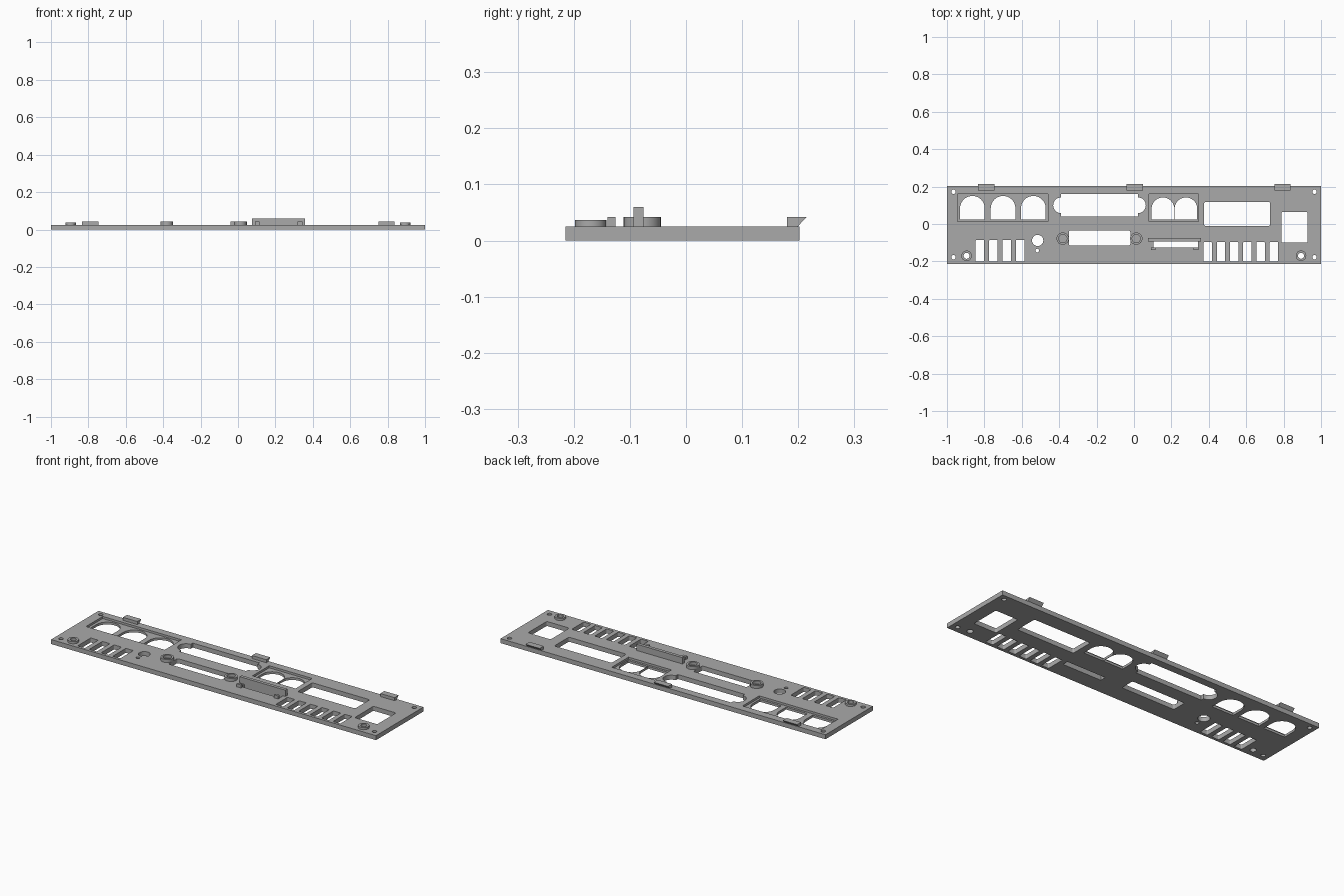
import bpy, bmesh
from math import sin, cos, pi

cube = bpy.data.objects.get("Cube")
if cube:
    bpy.data.objects.remove(cube, do_unlink=True)

T = 0.025  # plate thickness

grey = bpy.data.materials.new("matte grey")
grey.use_nodes = True
colour = (0.4, 0.4, 0.4, 1)
grey.diffuse_color = colour
grey.node_tree.nodes["Principled BSDF"].inputs["Base Color"].default_value = colour


# Outline helpers: each returns a counter-clockwise list of 2D points
def rect(x0, x1, y0, y1):
    return [(x0, y0), (x1, y0), (x1, y1), (x0, y1)]


def arc(x, y, r, a0, a1, n):
    return [(x + r * cos(a0 + (a1 - a0) * i / n), y + r * sin(a0 + (a1 - a0) * i / n))
            for i in range(n + 1)]


def circle(x, y, r, n=32):
    return arc(x, y, r, 0, 2 * pi, n)[:-1]


def rounded(x0, x1, y0, y1, r=0.008):
    corners = [(x1 - r, y1 - r), (x0 + r, y1 - r), (x0 + r, y0 + r), (x1 - r, y0 + r)]
    return [p for i, (x, y) in enumerate(corners)
            for p in arc(x, y, r, i * pi / 2, (i + 1) * pi / 2, 4)]


def arch(x0, x1, y0, y1):
    r = (x1 - x0) / 2
    return [(x0, y0), (x1, y0)] + arc(x0 + r, y1 - r, r, 0, pi, 20)


def add_prism(bm, outline, z0, z1):
    low = [bm.verts.new((x, y, z0)) for x, y in outline]
    high = [bm.verts.new((x, y, z1)) for x, y in outline]
    bm.faces.new(low[::-1])
    bm.faces.new(high)
    n = len(low)
    for i in range(n):
        j = (i + 1) % n
        bm.faces.new((low[i], low[j], high[j], high[i]))


def make(name, outlines, z0, z1):
    bm = bmesh.new()
    for outline in outlines:
        add_prism(bm, outline, z0, z1)
    mesh = bpy.data.meshes.new(name)
    bm.to_mesh(mesh)
    bm.free()
    mesh.materials.append(grey)
    obj = bpy.data.objects.new(name, mesh)
    bpy.context.collection.objects.link(obj)
    return obj


def cut(target, outlines, z0=-0.05, z1=0.1):
    cutter = make("cutter", outlines, z0, z1)
    cutter.hide_render = True
    mod = target.modifiers.new("cut", 'BOOLEAN')
    mod.operation = 'DIFFERENCE'
    mod.solver = 'EXACT'
    mod.object = cutter
    bpy.context.view_layer.objects.active = target
    bpy.ops.object.modifier_apply(modifier=mod.name)
    bpy.data.objects.remove(cutter, do_unlink=True)


def smooth(obj):
    bpy.ops.object.select_all(action='DESELECT')
    obj.select_set(True)
    bpy.context.view_layer.objects.active = obj
    bpy.ops.object.shade_smooth_by_angle()


# Panel with shallow pockets around the arched jack openings
panel = make("panel", [rect(-1, 1, -0.215, 0.202)], 0, T)
cut(panel, [rect(-0.945, -0.46, 0.013, 0.16), rect(0.08, 0.345, 0.013, 0.16)], 0.013, 0.1)

# Arched openings: three large and two small
arches = [arch(x, x + 0.132, 0.025, 0.15) for x in (-0.93, -0.766, -0.604)]
arches += [arch(x, x + 0.121, 0.025, 0.142) for x in (0.094, 0.217)]

# Connector openings
openings = [rect(-0.39, 0.022, 0.04, 0.16), rounded(0.375, 0.728, -0.01, 0.118),
            rounded(0.788, 0.927, -0.1, 0.065), rounded(-0.348, -0.02, -0.115, -0.035),
            rect(0.105, 0.343, -0.125, -0.092)]

# Small round holes: button, indicator and corner screws
holes = [circle(-0.515, -0.088, 0.03), circle(-0.517, -0.142, 0.01, 16)]
holes += [circle(x, y, 0.012, 16) for x in (-0.965, 0.965) for y in (-0.178, 0.172)]

# Rows of narrow vertical slots
slots = [rounded(-0.847 + i * 0.072, -0.801 + i * 0.072, -0.2, -0.085, 0.005) for i in range(4)]
slots += [rounded(0.372 + i * 0.0706, 0.417 + i * 0.0706, -0.2, -0.096, 0.005) for i in range(6)]

# Screw holes that pass through the corner bosses
BOSS_X = (-0.895, 0.893)
bores = [circle(x, -0.17, 0.016) for x in BOSS_X]

cut(panel, arches + openings + holes + slots + bores)
# Rounded lobes at both ends of the long connector opening
cut(panel, [circle(x, 0.1, 0.042) for x in (-0.39, 0.021)])
smooth(panel)


# Raised ring bosses
def boss(name, x, y, r, hole, top):
    ring = make(name, [circle(x, y, r)], T - 0.002, top)
    cut(ring, [circle(x, y, hole)])
    smooth(ring)


for side, x in zip(("right", "left"), BOSS_X):
    boss(side + "_screw_boss", x, -0.17, 0.028, 0.016, 0.037)
for side, x in zip(("right", "left"), (-0.381, 0.012)):
    boss(side + "_connector_boss", x, -0.078, 0.033, 0.022, 0.042)

# Upright support wall and two small stops by the narrow slot
make("support_wall", [rect(0.075, 0.357, -0.094, -0.076)], T - 0.002, 0.06)
for side, x in (("right", 0.09), ("left", 0.319)):
    make(side + "_stop", [rect(x, x + 0.026, -0.14, -0.126)], T - 0.002, 0.042)

# Wedge clips overhanging the back edge
for name, x in (("right", -0.79), ("middle", 0.004), ("left", 0.794)):
    clip = make(name + "_clip", [rect(x - 0.044, x + 0.044, 0.18, 0.215)], T, 0.042)
    for v in clip.data.vertices:
        if v.co.y > 0.2 and v.co.z < 0.03:
            v.co.y = 0.199
